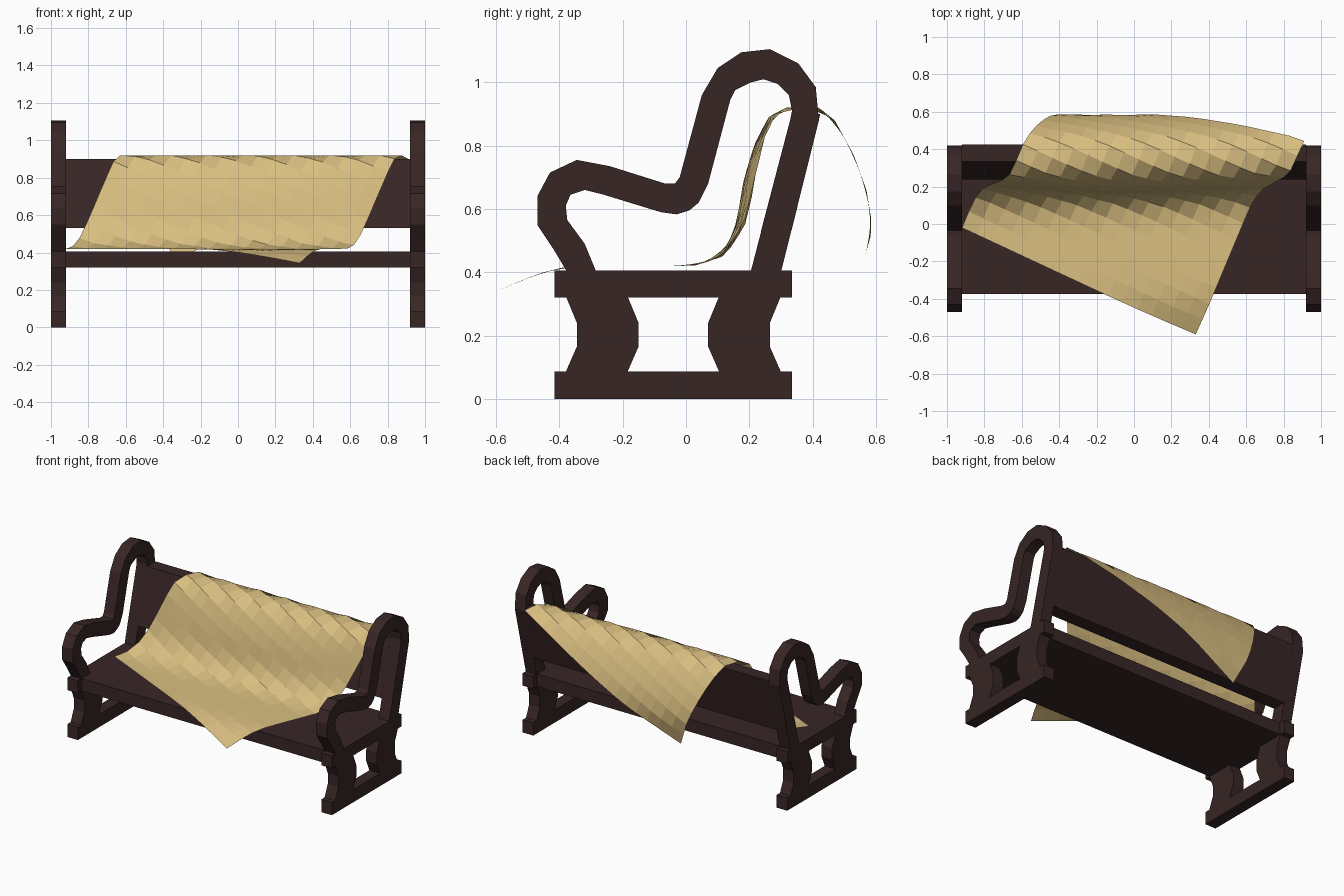
import bpy, bmesh, math
from mathutils import Vector

if "Cube" in bpy.data.objects:
    bpy.data.objects.remove(bpy.data.objects["Cube"])

def material(name, rgb):
    m = bpy.data.materials.new(name)
    m.diffuse_color = (*rgb, 1)
    m.use_nodes = True
    m.node_tree.nodes["Principled BSDF"].inputs["Base Color"].default_value = m.diffuse_color
    return m

WOOD = material("dark wood", (0.040, 0.019, 0.019))
CLOTH = material("tan cloth", (0.70, 0.52, 0.22))

def finish(bm, name, mat):
    me = bpy.data.meshes.new(name)
    bm.to_mesh(me)
    bm.free()
    me.materials.append(mat)
    ob = bpy.data.objects.new(name, me)
    bpy.context.collection.objects.link(ob)
    return ob

def slab(name, outline, x0, x1):
    """Extrude a (y, z) outline from x0 to x1."""
    bm = bmesh.new()
    f = bm.faces.new([bm.verts.new((x0, y, z)) for y, z in outline])
    ext = bmesh.ops.extrude_face_region(bm, geom=[f])["geom"]
    bmesh.ops.translate(bm, vec=(x1 - x0, 0, 0),
                        verts=[v for v in ext if isinstance(v, bmesh.types.BMVert)])
    bmesh.ops.recalc_face_normals(bm, faces=bm.faces)
    return finish(bm, name, WOOD)

def rect(y0, y1, z0, z1):
    return [(y0, z0), (y1, z0), (y1, z1), (y0, z1)]

# Side frame outlines
leg = [(-.38, .085), (-.185, .085), (-.15, .165), (-.15, .24), (-.185, .325),
       (-.38, .325), (-.345, .24), (-.345, .165)]
rear_leg = [(-.08 - y, z) for y, z in leg]
arm = [(-.375, .40), (-.42, .475), (-.47, .55), (-.47, .64), (-.43, .715), (-.345, .755),
       (-.24, .735), (-.065, .68), (-.035, .68), (-.02, .70), (.05, .96), (.10, 1.045),
       (.175, 1.095), (.265, 1.105), (.355, 1.06), (.41, .985), (.42, .88), (.30, .40),
       (.204, .40), (.33, .885), (.335, .91), (.325, .96), (.29, .995), (.245, 1.01),
       (.205, 1.0), (.155, .975), (.14, .945), (.07, .68), (.04, .62), (.01, .595),
       (-.03, .583), (-.08, .59), (-.26, .645), (-.32, .66), (-.365, .645), (-.38, .61),
       (-.375, .565), (-.32, .49), (-.283, .40)]

for side, sx in (("left", -1), ("right", 1)):
    for part, outline in (("foot_bar", rect(-.415, .335, 0, .087)),
                          ("seat_rail", rect(-.415, .335, .32, .405)),
                          ("front_leg", leg), ("rear_leg", rear_leg), ("arm_frame", arm)):
        slab(f"{side}_{part}", outline, sx * .92, sx * 1.0)

# Seat and backrest boards
slab("seat", rect(-.375, .295, .32, .405), -.92, .92)
slab("backrest", [(.237, .53), (.333, .53), (.424, .90), (.334, .90)], -.92, .92)

# Blanket: a rotated rectangle laid along a draped (y, z) profile
drape = [(-.59, .343), (-.53, .37), (-.46, .397), (-.39, .415), (-.30, .42), (-.02, .42),
         (.03, .422), (.11, .447), (.16, .51), (.185, .575), (.205, .68), (.235, .81),
         (.265, .89), (.315, .92), (.42, .92), (.47, .88), (.53, .77), (.57, .66),
         (.585, .57), (.585, .52), (.54, .36)]
drape = [Vector(p) for p in drape]

def along(s):
    for a, b in zip(drape, drape[1:]):
        d = (b - a).length
        if s <= d:
            break
        s -= d
    return a + (b - a) * min(s / d, 1)

total = sum((b - a).length for a, b in zip(drape, drape[1:]))
s_left = sum((b - a).length for a, b in zip(drape[:6], drape[1:6]))
N = 16
bm = bmesh.new()
grid = []
for j in range(N + 1):
    row = []
    for i in range(N + 1):
        u, v = i / N, j / N
        x = -.92 + 1.25 * u + .58 * v
        s = s_left * (1 - u) + (total - s_left) * v
        y, z = along(s)
        # sag forward in the middle between seat and top edge
        w = max(0, math.sin(math.pi * (z - .42) / .5)) if 0 < y < .3 else 0
        y += w * (-.025 + .06 * x * x)
        row.append(bm.verts.new((x, y, z)))
    grid.append(row)
for j in range(N):
    for i in range(N):
        bm.faces.new((grid[j][i], grid[j][i + 1], grid[j + 1][i + 1], grid[j + 1][i]))
finish(bm, "blanket", CLOTH)
